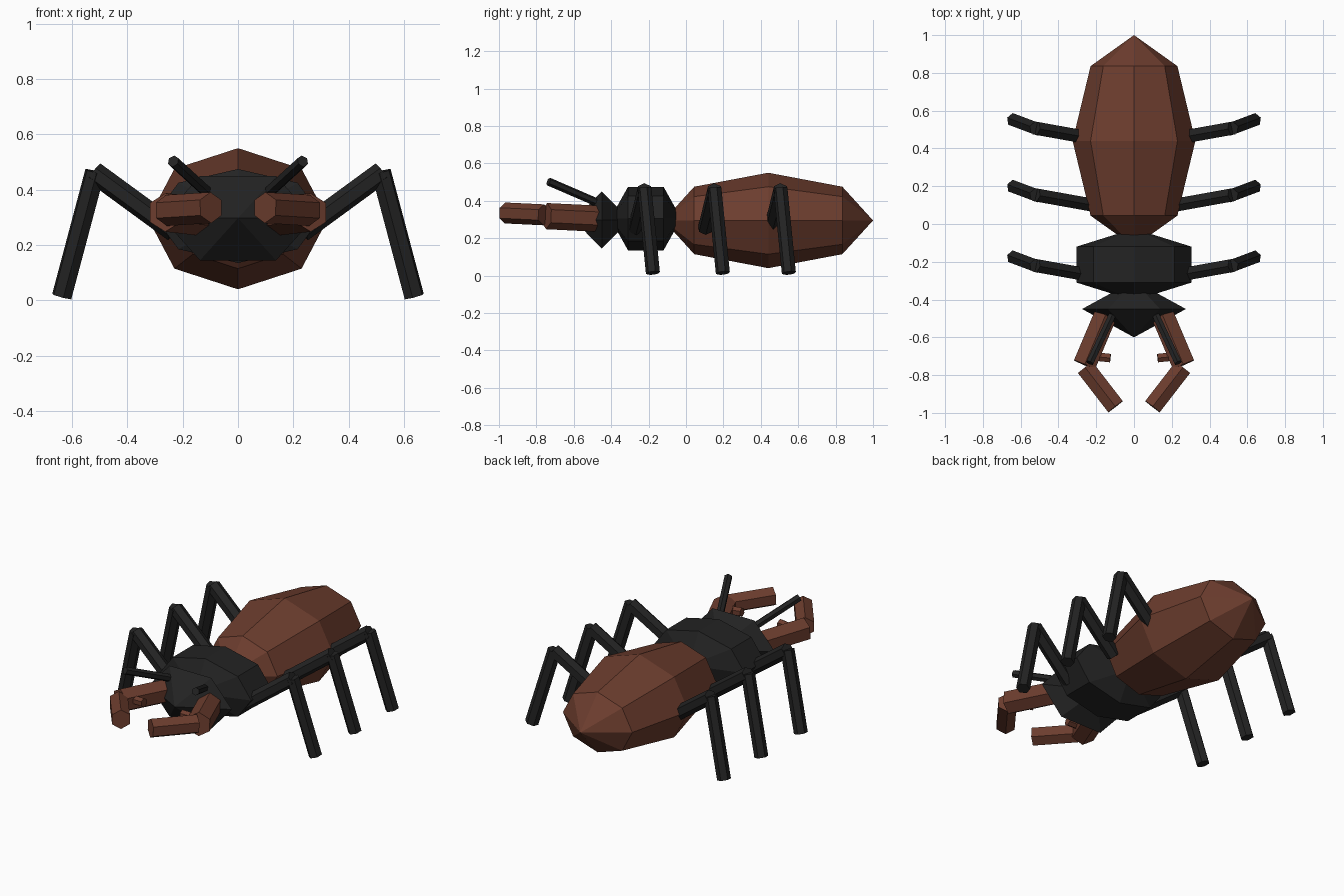
import bpy, math
from mathutils import Vector

if "Cube" in bpy.data.objects:
    bpy.data.objects.remove(bpy.data.objects["Cube"])


def material(name, rgb):
    m = bpy.data.materials.new(name)
    m.diffuse_color = (*rgb, 1)
    m.use_nodes = True
    m.node_tree.nodes["Principled BSDF"].inputs["Base Color"].default_value = m.diffuse_color
    return m


brown = material("chestnut brown", (0.150, 0.046, 0.027))
black = material("shell black", (0.0165, 0.0165, 0.0165))


def finish(name, mat):
    ob = bpy.context.object
    ob.name = name
    ob.data.materials.append(mat)
    return ob


# Faceted ellipsoid with its poles along y
def body_part(name, y, z, radii, segments, rings, mat, turn=0):
    bpy.ops.mesh.primitive_uv_sphere_add(segments=segments, ring_count=rings, radius=1,
                                         location=(0, y, z),
                                         rotation=(math.pi / 2, 0, 0))
    ob = finish(name, mat)
    rx, ry, rz = radii
    ob.scale = (rx, rz, ry)
    return ob


# Straight prism between two points
def rod(name, a, b, radius, mat, sides=6):
    a, b = Vector(a), Vector(b)
    d = b - a
    bpy.ops.mesh.primitive_cylinder_add(vertices=sides, radius=radius, depth=d.length,
                                        location=(a + b) / 2)
    ob = finish(name, mat)
    ob.rotation_euler = d.to_track_quat('Z', 'Y').to_euler()
    return ob


# Body
body_part("abdomen", 0.44, 0.295, (0.325, 0.56, 0.255), 8, 4, brown)
body_part("thorax", -0.215, 0.305, (0.352, 0.19, 0.196), 8, 3, black)
body_part("head", -0.45, 0.297, (0.275, 0.15, 0.176), 6, 2 + 1, black)
# Head is a double cone: rebuild it with a single middle ring
head = bpy.data.objects["head"]
bpy.data.objects.remove(head)
for name, y, turn in (("head_front", -0.525, 1), ("head_back", -0.375, -1)):
    bpy.ops.mesh.primitive_cone_add(vertices=6, radius1=1, radius2=0, depth=0.15,
                                    location=(0, y, 0.297),
                                    rotation=(turn * math.pi / 2, 0, 0))
    ob = finish(name, black)
    # Corners point sideways
    for v in ob.data.vertices:
        x, w = v.co.x, v.co.y
        v.co.x, v.co.y = w * 0.275, -x * 0.176

for s, side in ((1, "right"), (-1, "left")):
    # Legs
    for y, row in ((-0.222, "front"), (0.152, "middle"), (0.505, "rear")):
        knee = (s * 0.51, y, 0.455)
        rod(f"{row}_{side}_upper_leg", (s * 0.23, y - 0.05, 0.25), (s * 0.52, y + 0.002, 0.462),
            0.04, black)
        rod(f"{row}_{side}_lower_leg", (s * 0.517, y, 0.465), (s * 0.637, y + 0.045, 0.014),
            0.038, black)
    # Jaws
    rod(f"{side}_jaw_base", (s * 0.15, -0.48, 0.305), (s * 0.262, -0.745, 0.318), 0.07, brown)
    rod(f"{side}_jaw_tip", (s * 0.258, -0.76, 0.325), (s * 0.098, -0.967, 0.335), 0.056, brown)
    rod(f"{side}_jaw_tooth", (s * 0.22, -0.70, 0.325), (s * 0.125, -0.71, 0.33), 0.026, brown)
    # Antennae
    rod(f"{side}_antenna", (s * 0.10, -0.45, 0.38), (s * 0.234, -0.735, 0.503), 0.022, black)
